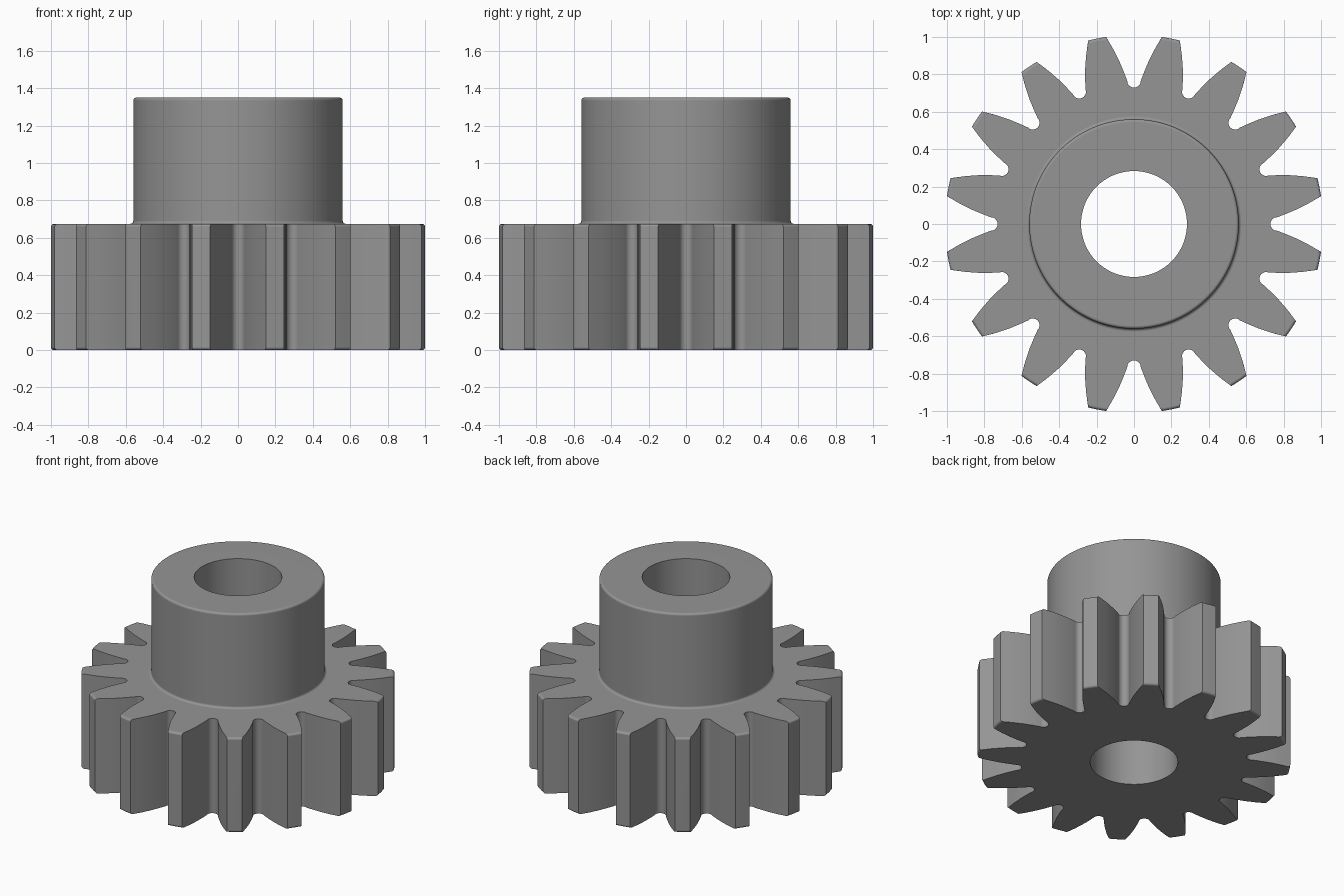
import bpy, bmesh, math

if "Cube" in bpy.data.objects:
    bpy.data.objects.remove(bpy.data.objects["Cube"])

TEETH = 16
TIP_R, BORE_R, HUB_R = 1.011, 0.283, 0.56
GEAR_H, HUB_H, ROUND = 0.675, 1.35, 0.016
PITCH = 2 * math.pi / TEETH


def half_tooth(tip_r):
    """(angle, radius) points from the gap centre up one flank to the tooth centre."""
    drop = TIP_R - tip_r
    root = [(0.036 * math.sin(math.radians(a)), 0.765 - 0.036 * math.cos(math.radians(a)))
            for a in (0, 18, 36, 54, 72, 90)]
    flank = [(0.053, 0.81), (0.078, 0.87), (0.108, 0.93), (0.149 - 0.57 * drop, 1.0 - drop)]
    pts = [(math.atan2(x, y), math.hypot(x, y)) for x, y in root + flank]
    return pts + [(PITCH / 2, tip_r)]


def outline(tip_r):
    """Full toothed outline as (angle, radius)."""
    half = half_tooth(tip_r)
    tooth = half + [(PITCH - a, r) for a, r in half[-2:0:-1]]
    return [(a + i * PITCH, r) for i in range(TEETH) for a, r in tooth]


def circle(radius):
    return [(a, radius) for a, _ in outline(TIP_R)]


def arc(steps=4):
    """Sine and cosine pairs of a quarter turn, for rounded edges."""
    return [(math.sin(i * math.pi / 2 / steps), math.cos(i * math.pi / 2 / steps))
            for i in range(steps + 1)]


# Sections, from the bottom of the bore, around the outside, to the top of the bore
sections = [(circle(BORE_R), 0)]
# Toothed wheel with rounded tooth tips
sections += [(outline(TIP_R - ROUND + ROUND * s), ROUND - ROUND * c) for s, c in arc()]
sections += [(outline(TIP_R - ROUND + ROUND * c), GEAR_H - ROUND + ROUND * s) for s, c in arc()]
# Fillet, hub wall and rounded hub rim
sections += [(circle(HUB_R + ROUND - ROUND * s), GEAR_H + ROUND - ROUND * c) for s, c in arc()]
sections += [(circle(HUB_R - ROUND + ROUND * c), HUB_H - ROUND + ROUND * s) for s, c in arc()]
sections.append((circle(BORE_R), HUB_H))

# Join the sections into one closed solid
bm = bmesh.new()
rings = [[bm.verts.new((r * math.sin(a), r * math.cos(a), z)) for a, r in pts]
         for pts, z in sections]
for k, ring in enumerate(rings):
    nxt = rings[(k + 1) % len(rings)]
    for i in range(len(ring)):
        j = (i + 1) % len(ring)
        bm.faces.new((ring[i], ring[j], nxt[j], nxt[i]))
bmesh.ops.recalc_face_normals(bm, faces=bm.faces[:])
mesh = bpy.data.meshes.new("pinion_gear")
bm.to_mesh(mesh)
bm.free()

gear = bpy.data.objects.new("pinion_gear", mesh)
bpy.context.collection.objects.link(gear)
steel = bpy.data.materials.new("steel_grey")
steel.diffuse_color = (0.3, 0.3, 0.3, 1)
steel.use_nodes = True
steel.node_tree.nodes["Principled BSDF"].inputs["Base Color"].default_value = steel.diffuse_color
mesh.materials.append(steel)

# Smooth curves, crisp edges and flat caps
bpy.context.view_layer.objects.active = gear
gear.select_set(True)
bpy.ops.object.shade_smooth_by_angle(angle=math.radians(30))
gear.modifiers.new("weighted_normals", 'WEIGHTED_NORMAL').keep_sharp = True
